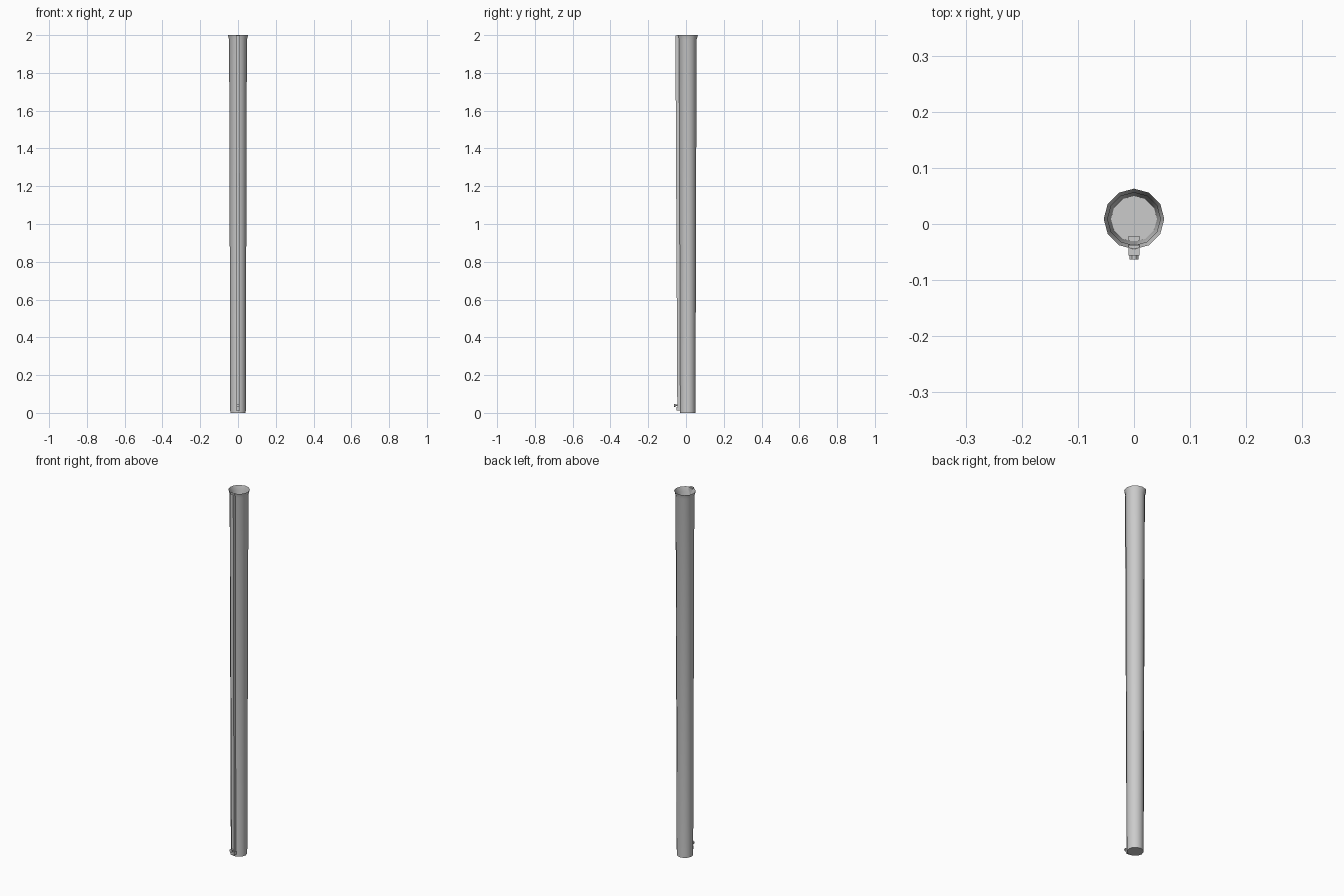
import bpy, bmesh
from math import cos, sin, pi

if "Cube" in bpy.data.objects:
    bpy.data.objects.remove(bpy.data.objects["Cube"])

CY = 0.009  # tube axis offset in y


def make(name, verts, faces, smooth=False):
    me = bpy.data.meshes.new(name)
    me.from_pydata(verts, [], faces)
    bm = bmesh.new()
    bm.from_mesh(me)
    if smooth:
        for f in bm.faces:
            f.smooth = True
    else:
        bmesh.ops.recalc_face_normals(bm, faces=bm.faces)
    bm.to_mesh(me)
    bm.free()
    ob = bpy.data.objects.new(name, me)
    bpy.context.collection.objects.link(ob)
    return ob


def tapered_box(name, bottom, top):
    # each end: half width, y front, y back, z
    verts = []
    for w, y0, y1, z in (bottom, top):
        verts += [(-w, y0, z), (w, y0, z), (w, y1, z), (-w, y1, z)]
    faces = [(3, 2, 1, 0), (4, 5, 6, 7)]
    faces += [(i, (i + 1) % 4, (i + 1) % 4 + 4, i + 4) for i in range(4)]
    return make(name, verts, faces)


# Open tube: 12 sides, slight taper, flared mouth, closed bottom
N = 12
profile = [(0.041, 0.0), (0.047, 1.975), (0.054, 2.0)]
verts = [(r * cos(2 * pi * i / N), CY + r * sin(2 * pi * i / N), z)
         for r, z in profile for i in range(N)]
faces = [(k * N + i, k * N + (i + 1) % N, (k + 1) * N + (i + 1) % N, (k + 1) * N + i)
         for k in range(len(profile) - 1) for i in range(N)]
faces.append(tuple(reversed(range(N))))
tube = make("tube", verts, faces, smooth=True)
bpy.context.view_layer.objects.active = tube
tube.select_set(True)
bpy.ops.object.shade_smooth_by_angle(angle=0.7)

# Long raised rib along the front
tapered_box("front_rib", (0.008, -0.046, -0.030, 0.02), (0.010, -0.056, -0.037, 1.998))

# Bead base, set through the tube wall
tapered_box("bead_base", (0.010, -0.049, -0.021, 0.012), (0.010, -0.049, -0.021, 0.03))

# Bead and its stem, eight-sided, pointing forward
for name, r, y0, y1 in (("bead_stem", 0.005, -0.056, -0.04), ("bead", 0.009, -0.063, -0.055)):
    ring = [(r * cos(pi * (i + .5) / 4), r * sin(pi * (i + .5) / 4) + 0.04) for i in range(8)]
    v = [(x, y, z) for y in (y0, y1) for x, z in ring]
    f = [tuple(range(8)), tuple(range(15, 7, -1))]
    f += [(i, (i + 1) % 8, (i + 1) % 8 + 8, i + 8) for i in range(8)]
    make(name, v, f)
